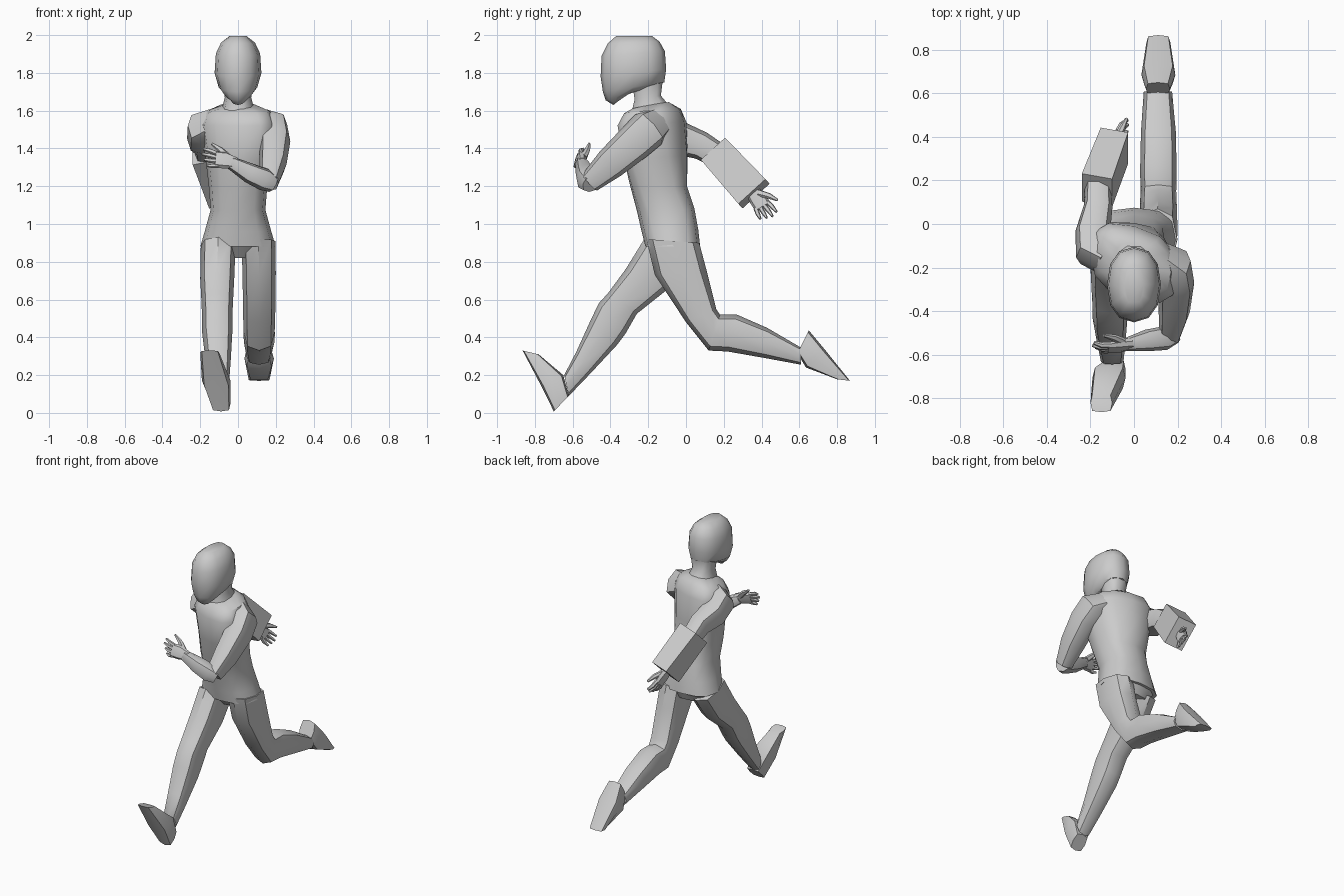
import bpy, math
from mathutils import Vector as V


def build(name, rings, n=8, e=0.8, phase=0.0, angle=45):
    """Skin a chain of (centre, U, W) cross-sections; e < 1 makes them squarer."""
    verts, faces = [], []
    for c, u, w in rings:
        for i in range(n):
            a = phase + 2 * math.pi * i / n
            p, q = math.cos(a), math.sin(a)
            p = math.copysign(abs(p) ** e, p) if abs(p) > 1e-6 else 0
            q = math.copysign(abs(q) ** e, q) if abs(q) > 1e-6 else 0
            verts.append(c + u * p + w * q)
    for r in range(len(rings) - 1):
        for i in range(n):
            j = (i + 1) % n
            faces.append((r * n + i, r * n + j, r * n + n + j, r * n + n + i))
    last = (len(rings) - 1) * n
    faces += [tuple(range(n))[::-1], tuple(range(last, last + n))]
    me = bpy.data.meshes.new(name)
    me.from_pydata(verts, [], faces)
    ob = bpy.data.objects.new(name, me)
    bpy.context.collection.objects.link(ob)
    bpy.ops.object.select_all(action='DESELECT')
    ob.select_set(True)
    bpy.context.view_layer.objects.active = ob
    bpy.ops.object.mode_set(mode='EDIT')
    bpy.ops.mesh.select_all(action='SELECT')
    bpy.ops.mesh.normals_make_consistent(inside=False)
    bpy.ops.object.mode_set(mode='OBJECT')
    bpy.ops.object.shade_smooth_by_angle(angle=math.radians(angle))
    return ob


def profile(name, rows, **kw):
    """Rows: front y, z, back y, z, centre x, half width, twist in y."""
    rings = []
    for y1, z1, y2, z2, x, hw, *tw in rows:
        rings.append((V((x, (y1 + y2) / 2, (z1 + z2) / 2)),
                      V((hw, tw[0] if tw else 0, 0)),
                      V((0, (y1 - y2) / 2, (z1 - z2) / 2))))
    return build(name, rings, **kw)


def tube(name, pts, side=(1, 0, 0), **kw):
    """Points: x, y, z, radius along side, radius across."""
    ps = [V(p[:3]) for p in pts]
    rings = []
    for i, p in enumerate(pts):
        t = (ps[min(i + 1, len(ps) - 1)] - ps[max(i - 1, 0)]).normalized()
        u = V(side)
        u = (u - t * u.dot(t)).normalized()
        rings.append((ps[i], u * p[3], t.cross(u) * p[4]))
    return build(name, rings, **kw)


def hand(name, wrist, along, spread, curl):
    """Palm, four fingers and a thumb; spread points to the thumb side."""
    w, d, s, c = V(wrist), V(along).normalized(), V(spread).normalized(), V(curl).normalized()
    at = lambda a, b, k: tuple(w + d * a + s * b + c * k)
    tube(name + "_palm", [(*at(-.02, 0, 0), .032, .026), (*at(.04, .004, 0), .047, .024),
                          (*at(.095, 0, .004), .045, .017)], side=s)
    for i in range(4):
        b = -.034 + .0225 * i
        long = (.06, .075, .085, .075)[i]
        tube(f"{name}_finger_{i + 1}",
             [(*at(.08, b, .004), .013, .014), (*at(.08 + long * .55, b * 1.25, .008), .012, .013),
              (*at(.08 + long, b * 1.35, .025), .007, .008)], side=s, n=6)
    tube(name + "_thumb", [(*at(.02, .025, .01), .02, .018), (*at(.06, .06, .025), .016, .015),
                           (*at(.105, .085, .035), .007, .007)], side=s, n=6)


# Head and neck
profile("head", [
    (-.37, 1.995, -.18, 1.995, 0, .045), (-.415, 1.955, -.14, 1.965, 0, .09),
    (-.447, 1.89, -.112, 1.915, 0, .117), (-.452, 1.78, -.105, 1.82, 0, .124),
    (-.44, 1.70, -.115, 1.75, 0, .103), (-.425, 1.655, -.17, 1.73, 0, .072),
    (-.385, 1.63, -.24, 1.74, 0, .045)], n=12, e=.88)
profile("neck", [(-.29, 1.76, -.12, 1.76, 0, .08), (-.275, 1.66, -.13, 1.68, 0, .07),
                 (-.29, 1.60, -.08, 1.62, 0, .085)], n=10)

# Torso with twisted shoulders and flared jacket hem
profile("torso", [
    (-.28, 1.61, -.09, 1.645, 0, .085, -.02), (-.315, 1.585, -.04, 1.61, 0, .17, -.045),
    (-.35, 1.52, -.01, 1.54, 0, .2, -.05), (-.325, 1.34, .005, 1.36, 0, .172, -.035),
    (-.295, 1.2, .005, 1.2, 0, .155, -.01), (-.26, 1.07, .045, 1.08, 0, .145),
    (-.235, .96, .065, .97, 0, .175), (-.215, .88, .075, .88, 0, .2)],
    n=12, e=.75)
profile("pelvis", [(-.21, .9, .065, .9, 0, .19), (-.14, .82, .03, .82, 0, .12)], n=12, e=.75)

# Leading leg
profile("front_leg", [
    (-.215, .93, .04, .84, -.105, .092), (-.32, .76, -.09, .66, -.11, .09),
    (-.412, .635, -.26, .525, -.11, .083), (-.462, .58, -.32, .42, -.11, .08),
    (-.505, .49, -.365, .36, -.11, .08), (-.58, .325, -.5, .215, -.105, .066),
    (-.645, .2, -.62, .09, -.1, .052)])
profile("front_foot", [
    (-.62, .09, -.7, .008, -.09, .05), (-.65, .2, -.765, .14, -.115, .076),
    (-.78, .31, -.865, .33, -.15, .05)], e=.5)

# Trailing leg
profile("rear_leg", [
    (-.21, .92, .07, .9, .108, .09), (-.165, .73, .11, .75, .112, .088),
    (0, .48, .16, .55, .112, .085), (.12, .33, .18, .52, .112, .082),
    (.22, .325, .27, .52, .112, .084), (.42, .29, .43, .45, .112, .08),
    (.61, .255, .61, .345, .11, .065)])
profile("rear_foot", [
    (.65, .437, .59, .315, .11, .055), (.735, .335, .635, .24, .112, .078),
    (.868, .17, .8, .178, .112, .055)], e=.5)

# Forward arm, bent across the chest
tube("forward_upper_arm", [
    (.12, -.16, 1.53, .07, .085), (.18, -.2, 1.5, .09, .105), (.195, -.27, 1.435, .082, .1),
    (.185, -.4, 1.32, .072, .085), (.165, -.51, 1.22, .05, .058)])
tube("forward_forearm", [
    (.185, -.505, 1.21, .045, .045), (.14, -.525, 1.235, .06, .055),
    (.06, -.535, 1.27, .053, .05), (-.04, -.555, 1.325, .034, .03)], side=(0, 0, 1))
hand("forward_hand", (-.03, -.555, 1.325), (-1, -.2, .2), (-.1, .35, 1), (0, 1, 0))

# Backward arm with a boxy cuff
tube("backward_upper_arm", [
    (-.12, -.16, 1.53, .07, .085), (-.185, -.12, 1.5, .09, .095), (-.19, -.04, 1.455, .08, .09),
    (-.165, .08, 1.415, .066, .075), (-.165, .19, 1.35, .06, .065)])
k = 2 ** .5
tube("backward_cuff", [(-.17, .155, 1.385, .072 * k, .087 * k), (-.09, .36, 1.16, .065 * k, .097 * k)],
     n=4, e=1, phase=math.pi / 4, angle=30)
hand("backward_hand", (-.095, .355, 1.165), (.25, .55, -.8), (0, .8, .5), (1, 0, 0))
